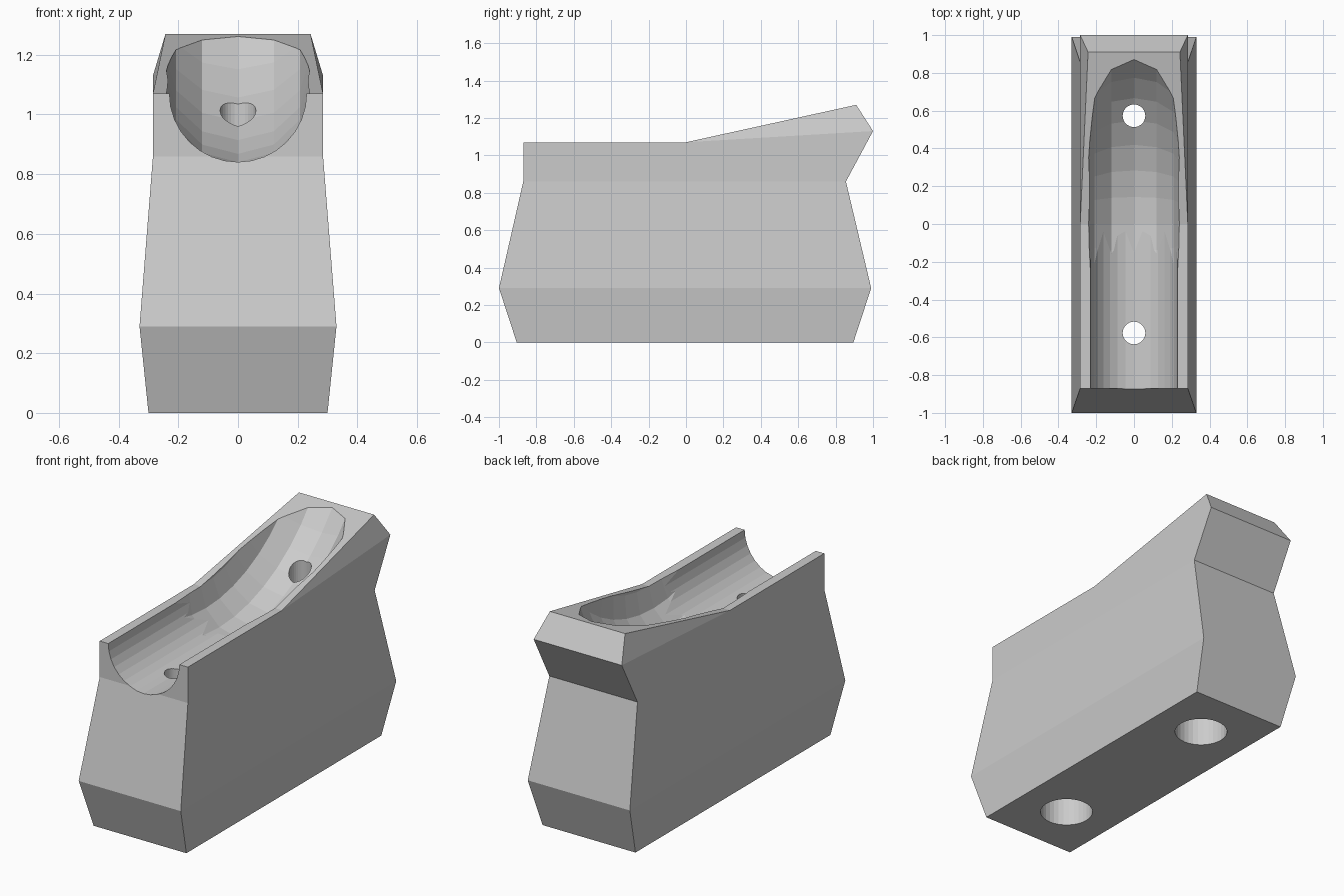
import bpy, bmesh, math

if "Cube" in bpy.data.objects:
    bpy.data.objects.remove(bpy.data.objects["Cube"])

grey = bpy.data.materials.new("plain grey")
grey.diffuse_color = (0.6, 0.6, 0.6, 1)
grey.use_nodes = True
grey.node_tree.nodes["Principled BSDF"].inputs["Base Color"].default_value = grey.diffuse_color

# Block: silhouette points (half width, y, z), mirrored across x
outline = [(.30, -.905, 0), (.33, -1, .29), (.285, -.87, .86), (.285, -.87, 1.07),
           (.285, 0, 1.07), (.243, 0, 1.07), (.243, .91, 1.27), (.285, 1, 1.13),
           (.285, .855, .86), (.33, .99, .29), (.30, .895, 0)]
bm = bmesh.new()
right = [bm.verts.new(p) for p in outline]
left = [bm.verts.new((-x, y, z)) for x, y, z in outline]
count = len(outline)
for i in range(count):
    if i in (3, 4):
        continue
    j = (i + 1) % count
    bm.faces.new((right[i], right[j], left[j], left[i]))
# Flat rails in front of the raised back
bm.faces.new((right[3], right[4], right[5], left[5], left[4], left[3]))
# Side walls and sloping chamfers
for side in (right, left):
    for ids in ((0, 10, 9, 1), (1, 9, 8, 2), (2, 8, 7, 4, 3), (4, 7, 6), (4, 6, 5)):
        bm.faces.new([side[k] for k in ids])
bmesh.ops.recalc_face_normals(bm, faces=bm.faces)
mesh = bpy.data.meshes.new("grooved_block")
bm.to_mesh(mesh)
bm.free()
block = bpy.data.objects.new("grooved_block", mesh)
bpy.context.collection.objects.link(block)
mesh.materials.append(grey)


def cut_with_active():
    """Subtract the newest primitive from the block, then remove it."""
    cutter = bpy.context.object
    cutter.hide_render = True
    cutter.data.materials.append(grey)
    mod = block.modifiers.new("cut", 'BOOLEAN')
    mod.operation = 'DIFFERENCE'
    mod.solver = 'EXACT'
    mod.object = cutter
    bpy.ops.object.select_all(action='DESELECT')
    bpy.context.view_layer.objects.active = block
    block.select_set(True)
    bpy.ops.object.modifier_apply(modifier=mod.name)
    bpy.data.objects.remove(cutter, do_unlink=True)


def cut_cylinder(radius, start, end, sides, along_y=False):
    length = math.dist(start, end)
    middle = [(a + b) / 2 for a, b in zip(start, end)]
    bpy.ops.mesh.primitive_cylinder_add(
        vertices=sides, radius=radius, depth=length, location=middle,
        rotation=(math.pi / 2 if along_y else 0, 0, 0))
    cut_with_active()


# Upward curving groove at the back
bpy.ops.mesh.primitive_torus_add(
    major_segments=48, minor_segments=12, major_radius=.855, minor_radius=.24,
    location=(0, 0, 1.9257), rotation=(0, math.pi / 2, 0))
cut_with_active()

# Straight groove at the front
cut_cylinder(.23, (0, -1.2, 1.0708), (0, .013, 1.0708), 32, True)

# Screw holes with wide recesses underneath
for y in (-.577, .573):
    cut_cylinder(.06, (0, y, .3), (0, y, 1.6), 32)
    cut_cylinder(.143, (0, y, -.2), (0, y, .6), 32)
